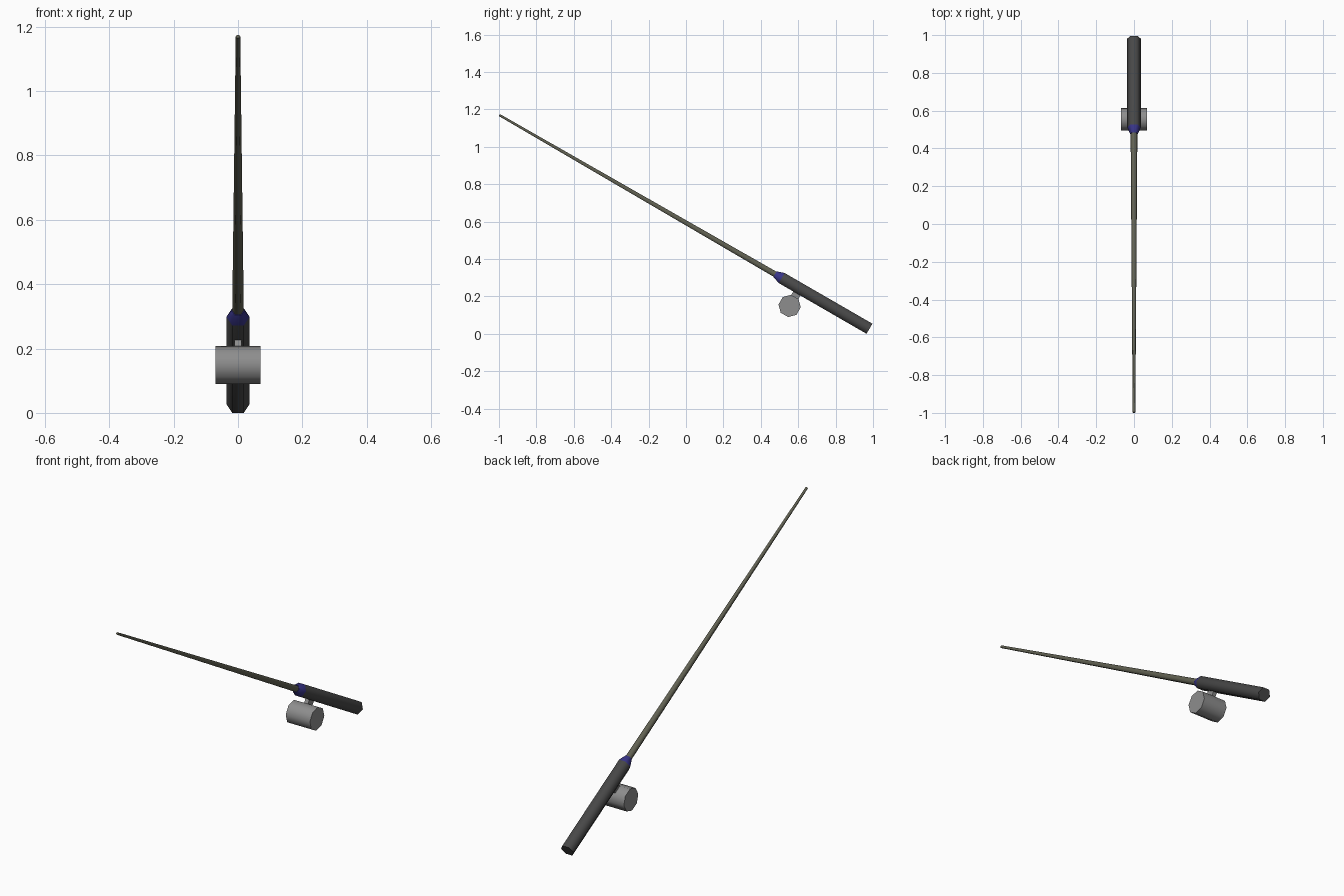
import bpy, bmesh, math
from mathutils import Vector

if "Cube" in bpy.data.objects:
    bpy.data.objects.remove(bpy.data.objects["Cube"])

# Rod axis: tilted 30 degrees, butt end at +y, tip at -y
T = math.radians(30)
AXIS = Vector((0, -math.cos(T), math.sin(T)))
UP = Vector((0, math.sin(T), math.cos(T)))
X = Vector((1, 0, 0))
BUTT = Vector((0, 0.981, 0.027))


def material(name, rgb):
    m = bpy.data.materials.new(name)
    m.diffuse_color = (*rgb, 1)
    m.use_nodes = True
    m.node_tree.nodes["Principled BSDF"].inputs["Base Color"].default_value = m.diffuse_color
    return m


grip_dark = material("dark grey grip", (0.065, 0.065, 0.065))
trim_blue = material("blue trim", (0.04, 0.035, 0.25))
blank_olive = material("olive grey blank", (0.12, 0.12, 0.085))
metal_grey = material("metal grey", (0.27, 0.27, 0.27))


def loft(name, sides, origin, along, u, v, rings, mats, phase=0.0, smooth=65):
    """Capped tube through (distance, radius_u, radius_v, material of the band after it)."""
    bm = bmesh.new()
    loops = []
    for s, ru, rv, _ in rings:
        loops.append([bm.verts.new(origin + along * s
                      + u * ru * math.cos(phase + 2 * math.pi * i / sides)
                      + v * rv * math.sin(phase + 2 * math.pi * i / sides))
                      for i in range(sides)])
    for k in range(len(loops) - 1):
        for i in range(sides):
            j = (i + 1) % sides
            f = bm.faces.new((loops[k][i], loops[k][j], loops[k + 1][j], loops[k + 1][i]))
            f.material_index = rings[k][3]
    bm.faces.new(loops[0][::-1]).material_index = rings[0][3]
    bm.faces.new(loops[-1]).material_index = rings[-1][3]
    bmesh.ops.recalc_face_normals(bm, faces=bm.faces)
    me = bpy.data.meshes.new(name)
    bm.to_mesh(me)
    bm.free()
    for m in mats:
        me.materials.append(m)
    ob = bpy.data.objects.new(name, me)
    bpy.context.collection.objects.link(ob)
    bpy.ops.object.select_all(action='DESELECT')
    ob.select_set(True)
    bpy.context.view_layer.objects.active = ob
    bpy.ops.object.shade_smooth_by_angle(angle=math.radians(smooth))
    return ob


# Hexagonal handle with a blue tapered collar
loft("handle", 6, BUTT, AXIS, X, UP,
     [(0, .036, .036, 0), (.542, .036, .036, 1), (.583, .02, .02, 1)],
     [grip_dark, trim_blue])

# Long tapered rod
loft("rod", 6, BUTT, AXIS, X, UP,
     [(.57, .018, .018, 0), (2.285, .007, .007, 0)], [blank_olive])

# Reel drum, an octagon with a flat turned towards the handle
reel_centre = Vector((0, 0.554, 0.149))
loft("reel", 8, reel_centre, X, UP, AXIS,
     [(-.07, .06, .06, 0), (.07, .06, .06, 0)], [metal_grey], phase=math.pi / 8)

# Short foot joining the reel to the handle
loft("reel_foot", 4, reel_centre, UP, X, AXIS,
     [(.045, .0156, .031, 0), (.09, .0156, .031, 0)],
     [metal_grey], phase=math.pi / 4, smooth=30)
